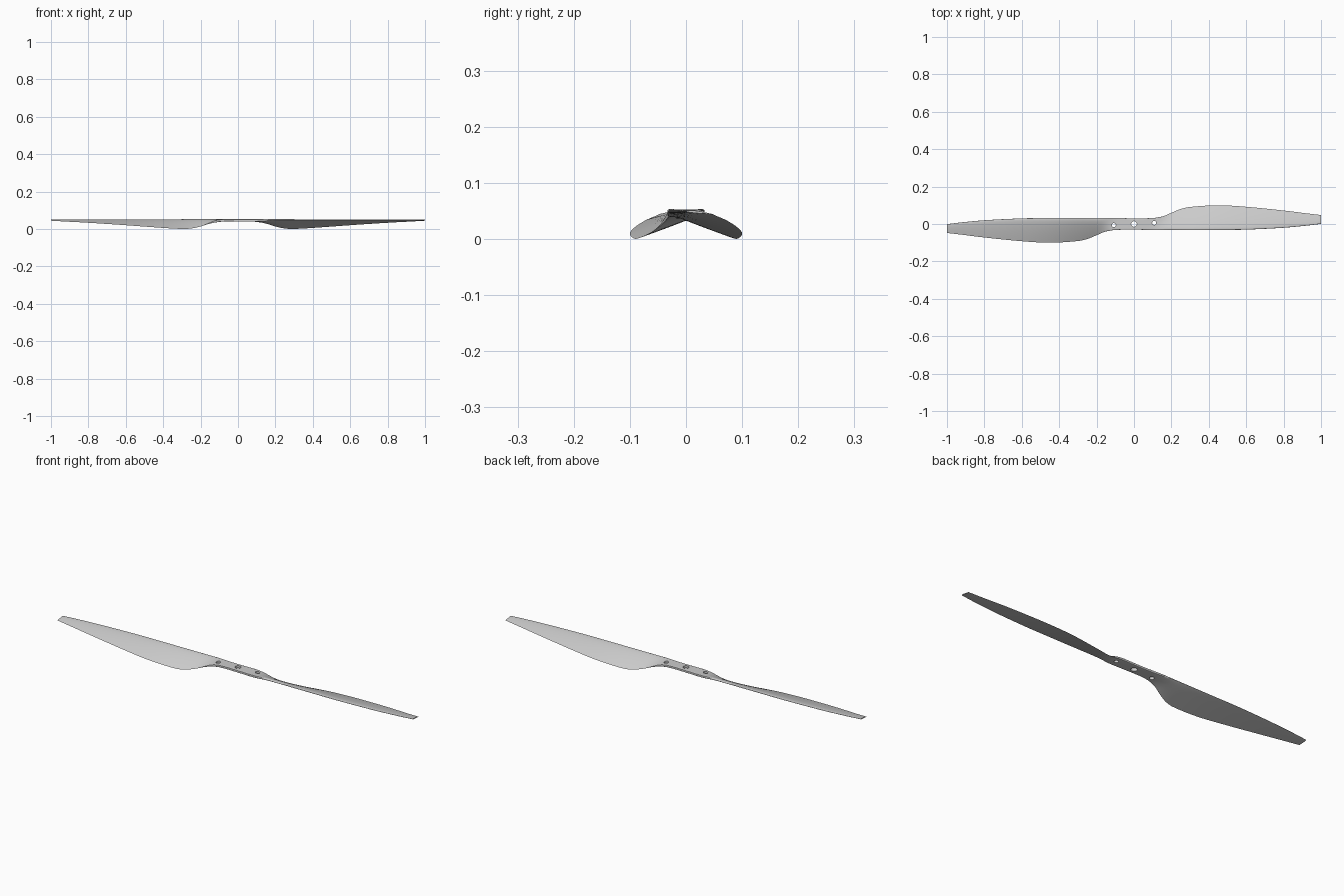
import bpy, bmesh, math

if "Cube" in bpy.data.objects:
    bpy.data.objects.remove(bpy.data.objects["Cube"])

# Blade stations: x, lead y, lead z, trail y, trail z, top bulge, bottom bulge
STATIONS = [
    (0.00, -0.030, 0.0475, 0.030, 0.0475, 0.0065, 0.0065),
    (0.08, -0.032, 0.0475, 0.031, 0.0475, 0.0065, 0.0065),
    (0.12, -0.033, 0.0480, 0.034, 0.0420, 0.0075, 0.0065),
    (0.16, -0.033, 0.0490, 0.043, 0.0290, 0.0095, 0.0050),
    (0.20, -0.033, 0.0500, 0.060, 0.0150, 0.0105, 0.0035),
    (0.25, -0.033, 0.0500, 0.080, 0.0045, 0.0105, 0.0025),
    (0.30, -0.033, 0.0500, 0.091, 0.0020, 0.0100, 0.0020),
    (0.45, -0.032, 0.0500, 0.100, 0.0110, 0.0090, 0.0018),
    (0.60, -0.030, 0.0500, 0.092, 0.0220, 0.0075, 0.0015),
    (0.80, -0.020, 0.0500, 0.072, 0.0350, 0.0055, 0.0015),
    (0.93, -0.008, 0.0505, 0.056, 0.0420, 0.0040, 0.0015),
    (1.00, 0.001, 0.0510, 0.048, 0.0460, 0.0030, 0.0015),
]
N = 24  # points across the chord


def slope(i, k):
    if i == 0:
        return 0.0
    a, b = STATIONS[i - 1], STATIONS[min(i + 1, len(STATIONS) - 1)]
    return (b[k] - a[k]) / (b[0] - a[0])


def sample(x, k):
    """Smooth cubic interpolation of column k."""
    i = max(j for j in range(len(STATIONS) - 1) if STATIONS[j][0] <= x + 1e-9)
    a, b = STATIONS[i], STATIONS[i + 1]
    h = b[0] - a[0]
    t = (x - a[0]) / h
    return ((2*t**3 - 3*t*t + 1) * a[k] + (t**3 - 2*t*t + t) * h * slope(i, k)
            + (3*t*t - 2*t**3) * b[k] + (t**3 - t*t) * h * slope(i + 1, k))


def section(x):
    """Top and bottom rows of points, flat hub blending into an aerofoil."""
    ly, lz, ty, tz, up, down = (sample(x, k) for k in range(1, 7))
    w = min(1, max(0, (x - 0.10) / 0.10))
    w = w * w * (3 - 2 * w)
    top, bottom = [], []
    for j in range(N + 1):
        u = 0.5 - 0.5 * math.cos(math.pi * j / N)
        box = max(0, 1 - abs(2*u - 1)**8) ** 0.125
        foil = 1.75 * (math.sqrt(u) - u) * 2.0 + 0.25 * u * (1 - u) if j < N else 0
        foil = max(0, foil)
        shape = box * (1 - w) + min(foil, 1.0) * w
        y, z = ly + (ty - ly) * u, lz + (tz - lz) * u
        top.append((x, y, z + up * shape))
        bottom.append((x, y, z - down * shape))
    return top, bottom


# Two-bladed propeller lofted tip to tip; left half is the right turned 180 degrees
M = 80
bm = bmesh.new()
rings = []
for s in range(-M, M + 1):
    top, bottom = section(abs(s) / M)
    if s < 0:
        top = [(-x, -y, z) for x, y, z in reversed(top)]
        bottom = [(-x, -y, z) for x, y, z in reversed(bottom)]
    rings.append([bm.verts.new(p) for p in top + bottom[-2:0:-1]])
for a, b in zip(rings, rings[1:]):
    for j in range(len(a)):
        k = (j + 1) % len(a)
        bm.faces.new((a[j], a[k], b[k], b[j]))
bm.faces.new(rings[0])
bm.faces.new(rings[-1])
bmesh.ops.recalc_face_normals(bm, faces=bm.faces)
low = min(v.co.z for v in bm.verts)
bmesh.ops.translate(bm, verts=bm.verts, vec=(0, 0, -low))
mesh = bpy.data.meshes.new("propeller")
bm.to_mesh(mesh)
bm.free()
propeller = bpy.data.objects.new("propeller", mesh)
bpy.context.collection.objects.link(propeller)

# Shaft hole and two bolt holes
for name, x, y, r in (("shaft_hole_cutter", 0, 0, 0.015),
                      ("bolt_hole_cutter_right", 0.108, 0.006, 0.011),
                      ("bolt_hole_cutter_left", -0.108, -0.006, 0.011)):
    bpy.ops.mesh.primitive_cylinder_add(vertices=32, radius=r, depth=0.3, location=(x, y, 0.05))
    cutter = bpy.context.object
    cutter.name = name
    cutter.hide_render = True
    cutter.hide_set(True)
    cut = propeller.modifiers.new(name, 'BOOLEAN')
    cut.operation = 'DIFFERENCE'
    cut.solver = 'EXACT'
    cut.object = cutter

bpy.ops.object.select_all(action='DESELECT')
propeller.select_set(True)
bpy.context.view_layer.objects.active = propeller
bpy.ops.object.shade_smooth_by_angle(angle=math.radians(35))
